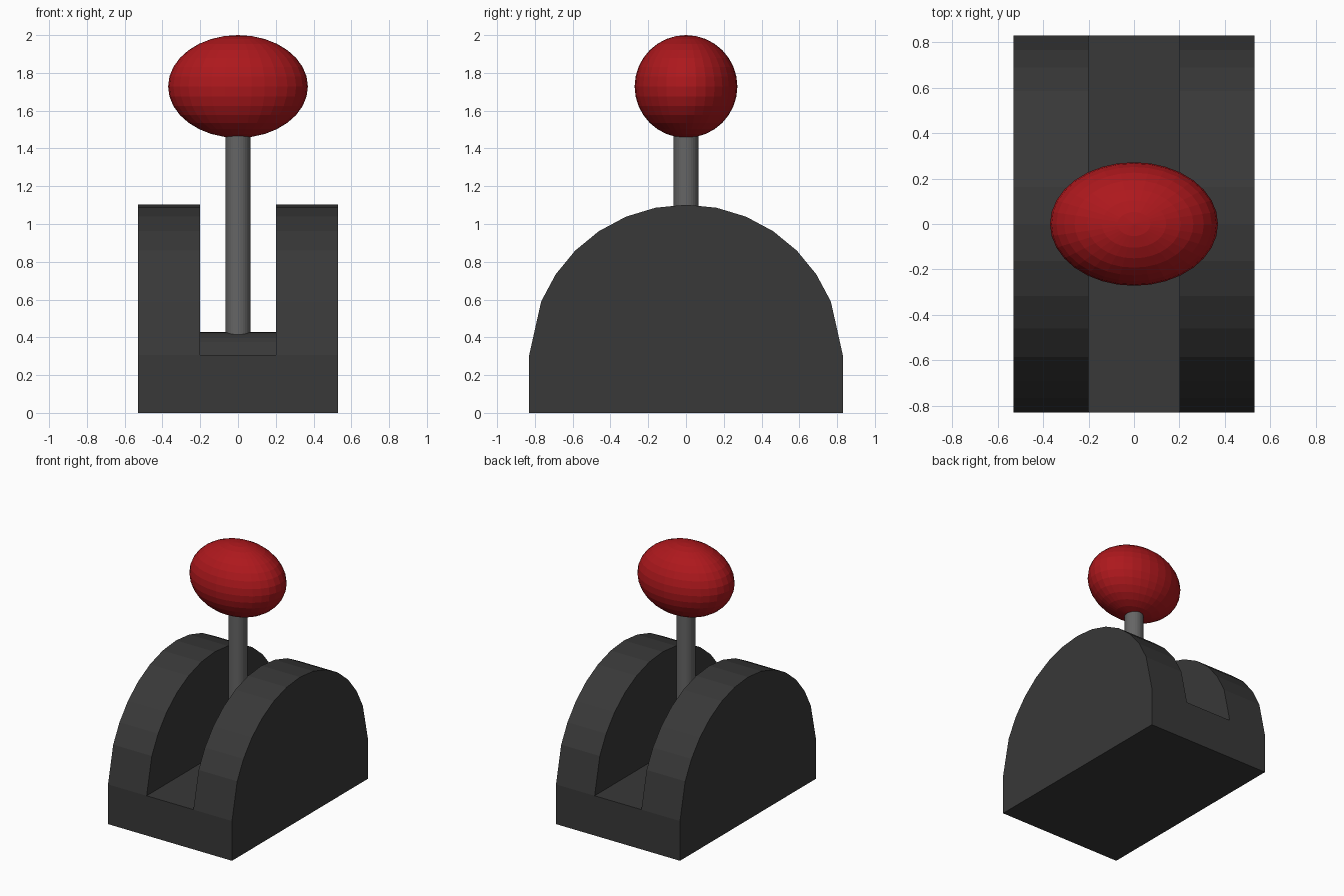
import bpy, bmesh, math
from mathutils import Matrix

if "Cube" in bpy.data.objects:
    bpy.data.objects.remove(bpy.data.objects["Cube"])


def material(name, rgb):
    mat = bpy.data.materials.new(name)
    mat.diffuse_color = (*rgb, 1)
    mat.use_nodes = True
    mat.node_tree.nodes["Principled BSDF"].inputs["Base Color"].default_value = mat.diffuse_color
    return mat


def add_object(name, bm, mat):
    bmesh.ops.recalc_face_normals(bm, faces=bm.faces)
    mesh = bpy.data.meshes.new(name)
    bm.to_mesh(mesh)
    bm.free()
    mesh.materials.append(mat)
    obj = bpy.data.objects.new(name, mesh)
    bpy.context.collection.objects.link(obj)
    return obj


def add_cylinder(name, radius, depth, matrix, mat):
    bm = bmesh.new()
    bmesh.ops.create_cone(bm, cap_ends=True, segments=32, radius1=radius,
                          radius2=radius, depth=depth, matrix=matrix)
    return add_object(name, bm, mat)


dark = material("dark_housing", (0.04, 0.04, 0.04))
metal = material("grey_metal", (0.13, 0.13, 0.13))
red = material("red_knob", (0.42, 0.009, 0.012))

# Slotted housing: arched y-z profile swept across x, open in the middle
HALF_Y, FLOOR_Z, ARC_Z = 0.83, 0.307, 0.272
angles = [math.radians(11.25 * i) for i in range(2, 15)]
arch = [(HALF_Y, FLOOR_Z)]
arch += [(HALF_Y * math.cos(a), ARC_Z + HALF_Y * math.sin(a)) for a in angles]
arch += [(-HALF_Y, FLOOR_Z)]
profile = arch + [(-HALF_Y, 0), (HALF_Y, 0)]

bm = bmesh.new()
outer_l, inner_l, inner_r, outer_r = [
    [bm.verts.new((x, y, z)) for y, z in profile]
    for x in (-0.53, -0.2, 0.2, 0.53)]
n, top = len(profile), len(arch)


def strip(a, b, pairs):
    for i, j in pairs:
        bm.faces.new((a[i], a[j], b[j], b[i]))


loop = [(i, (i + 1) % n) for i in range(n)]
strip(outer_l, inner_l, loop)
strip(inner_r, outer_r, loop)
# slot floor, then lower front, bottom and lower back between the cheeks
strip(inner_l, inner_r, [(0, top - 1)] + loop[top - 1:])
for side in (outer_l, outer_r, inner_l[:top], inner_r[:top]):
    bm.faces.new(side)
add_object("slotted_housing", bm, dark)

# Pivot barrel lying across the slot, half sunk in its floor
pivot = add_cylinder("pivot_barrel", 0.18, 0.41,
                     Matrix.Translation((0, 0, 0.248)) @ Matrix.Rotation(math.pi / 2, 4, 'Y'), dark)

# Lever shaft
add_cylinder("lever_shaft", 0.067, 1.25, Matrix.Translation((0, 0, 0.975)), metal)

# Oval knob
bm = bmesh.new()
bmesh.ops.create_uvsphere(bm, u_segments=32, v_segments=16, radius=1,
                          matrix=Matrix.Translation((0, 0, 1.728)) @ Matrix.Diagonal((0.37, 0.272, 0.272, 1)))
add_object("lever_knob", bm, red)
